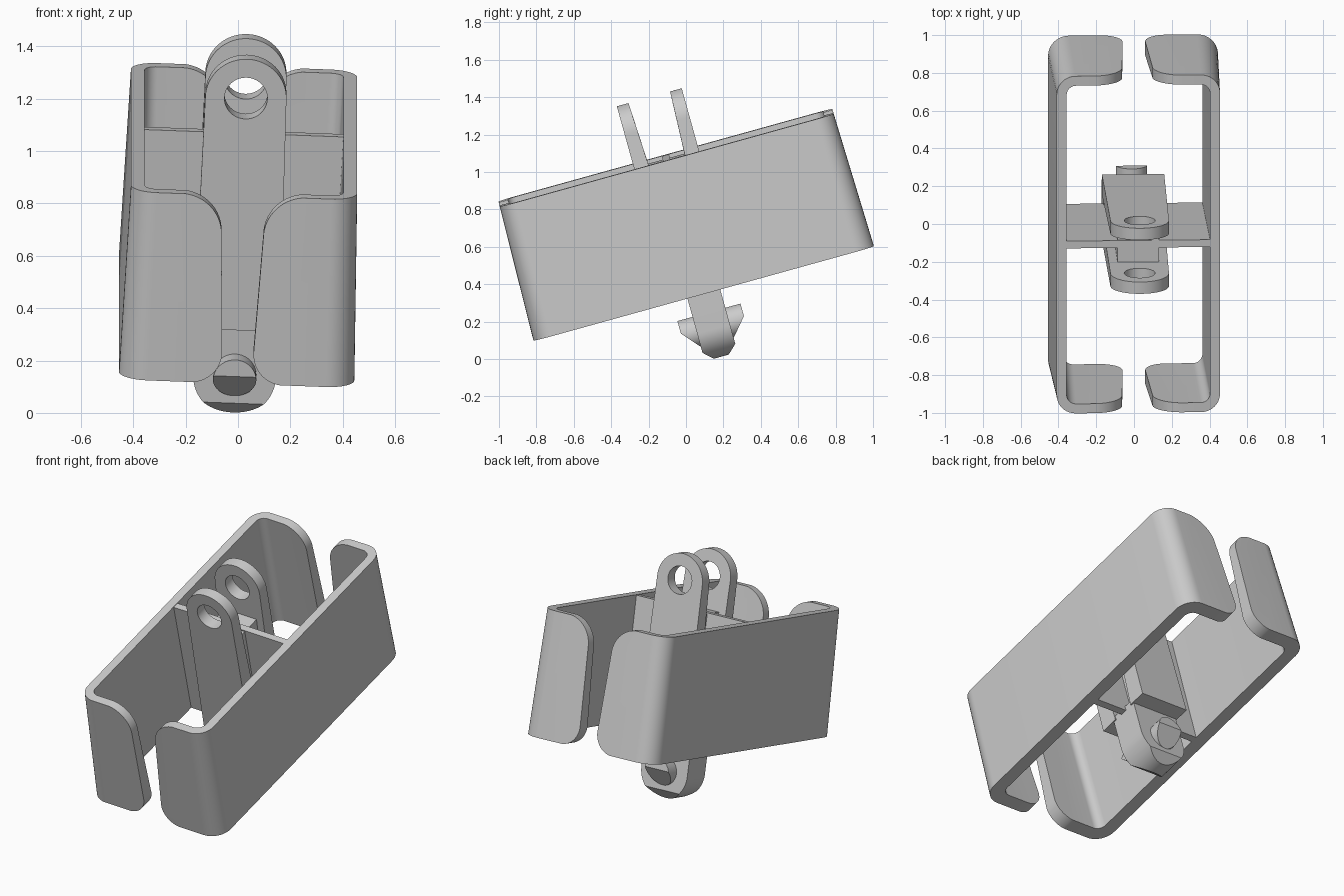
import bpy, bmesh
from math import sin, cos, pi, radians
from mathutils import Matrix, Vector

if "Cube" in bpy.data.objects:
    bpy.data.objects.remove(bpy.data.objects["Cube"])

# Local frame: x across, y along the link, z up; whole link is tilted and leaned
POSE = (Matrix.Translation((0.009, -0.008, 0.72))
        @ Matrix.Rotation(radians(15.5), 4, 'X') @ Matrix.Rotation(radians(2.2), 4, 'Y'))
H = 0.37                      # half height of the frame


def arc(cx, cz, r, a0, a1, n=16):
    return [(cx + r * cos(radians(a0 + (a1 - a0) * i / n)),
             cz + r * sin(radians(a0 + (a1 - a0) * i / n))) for i in range(n + 1)]


def finish(name, bm):
    bmesh.ops.recalc_face_normals(bm, faces=bm.faces)
    me = bpy.data.meshes.new(name)
    bm.to_mesh(me)
    bm.free()
    ob = bpy.data.objects.new(name, me)
    bpy.context.collection.objects.link(ob)
    ob.matrix_world = POSE
    return ob


def prism(pts, y0, y1):
    """Extrude an x-z outline along y; y0 and y1 are functions of z."""
    bm = bmesh.new()
    a = [bm.verts.new((x, y0(z), z)) for x, z in pts]
    b = [bm.verts.new((x, y1(z), z)) for x, z in pts]
    bm.faces.new(a)
    bm.faces.new(b[::-1])
    for i in range(len(pts)):
        j = (i + 1) % len(pts)
        bm.faces.new((a[i], b[i], b[j], a[j]))
    return bm


def flat(v):
    return lambda z: v


def slice_off(bm, co, no):
    bmesh.ops.bisect_plane(bm, geom=bm.verts[:] + bm.edges[:] + bm.faces[:],
                           plane_co=co, plane_no=Vector(no), clear_outer=True)
    bmesh.ops.holes_fill(bm, edges=[e for e in bm.edges if e.is_boundary])


def subtract(ob, cutter):
    m = ob.modifiers.new("cut", 'BOOLEAN')
    m.operation, m.solver, m.object = 'DIFFERENCE', 'EXACT', cutter
    bpy.context.view_layer.update()
    bpy.context.view_layer.objects.active = ob
    bpy.ops.object.modifier_apply(modifier="cut")
    bpy.data.objects.remove(cutter)


def smooth(ob):
    bpy.ops.object.select_all(action='DESELECT')
    ob.select_set(True)
    bpy.context.view_layer.objects.active = ob
    bpy.ops.object.shade_smooth_by_angle(angle=radians(30))


def rounded_rect(hx, hy, r):
    pts = []
    for sx, sy, a in ((1, 1, 0), (-1, 1, 90), (-1, -1, 180), (1, -1, 270)):
        pts += arc(sx * (hx - r), sy * (hy - r), r, a, a + 90, 10)
    return pts


# Outer frame: drafted rounded wall, open top and bottom
bm = bmesh.new()
rings = []
for hx, hy, r, z in ((0.45, 0.944, 0.11, -H), (0.4325, 0.926, 0.10, H),
                     (0.38, 0.874, 0.05, H), (0.3675, 0.862, 0.05, -H)):
    rings.append([bm.verts.new((x, y, z)) for x, y in rounded_rect(hx, hy, r)])
for k in range(4):
    p, q = rings[k], rings[(k + 1) % 4]
    for i in range(len(p)):
        j = (i + 1) % len(p)
        bm.faces.new((p[i], p[j], q[j], q[i]))
frame = finish("outer_frame", bm)

# Slot in both end walls, flaring out with rounded corners
rb, rt, e = 0.12, 0.16, 0.001
side = ([(0.06 + rb, -0.6)] + arc(0.06 + rb, -H + rb - e, rb, 270, 180)
        + arc(0.08 + rt, H - rt + e, rt, 180, 90) + [(0.08 + rt, 0.6)])
slot = side + [(-x, z) for x, z in reversed(side)]
subtract(frame, finish("slot_cutter", prism(slot, flat(-1.3), flat(1.3))))
smooth(frame)

# Cross rib joining the two long walls
finish("cross_rib", prism([(-0.375, -H), (0.375, -H), (0.385, H - 0.003), (-0.385, H - 0.003)],
                          flat(-0.02), flat(0.02)))

# Pair of upper lugs with pin holes, running down through the frame
lug = [(-0.165, -H), (0.165, -H)] + arc(0, 0.55, 0.155, 0, 180, 32)
for s, name in ((-1, "front_lug"), (1, "back_lug")):
    ob = finish(name, prism(lug, flat(s * 0.18), lambda z: s * (0.085 + 0.043 * z)))
    hole = arc(0, 0.55, 0.082, 0, 360, 40)[:-1]
    subtract(ob, finish("hole_cutter", prism(hole, flat(-0.4), flat(0.4))))
    smooth(ob)

# Core block between the lugs
finish("lug_core", prism([(-0.115, -H + 0.005), (0.115, -H + 0.005), (0.11, H - 0.01), (-0.11, H - 0.01)],
                         flat(-0.12), flat(0.12)))

# Lower tongue with chamfered tip
tongue = [(0.158, -0.34), (-0.158, -0.34)] + arc(0, -0.577, 0.158, 180, 360, 32)
bm = prism(tongue, flat(-0.091), flat(0.091))
for s in (-1, 1):
    slice_off(bm, (0, s * 0.04, -0.735), (0, s, -1))
smooth(finish("lower_tongue", bm))

# Snap pins on both sides of the tongue, with sloped lead-in faces
bm = prism(arc(0, -0.572, 0.083, 0, 360, 40)[:-1], flat(-0.175), flat(0.175))
for s in (-1, 1):
    slice_off(bm, (0, s * 0.175, -0.555), (0, s * 0.10, -0.085))
smooth(finish("snap_pins", bm))
